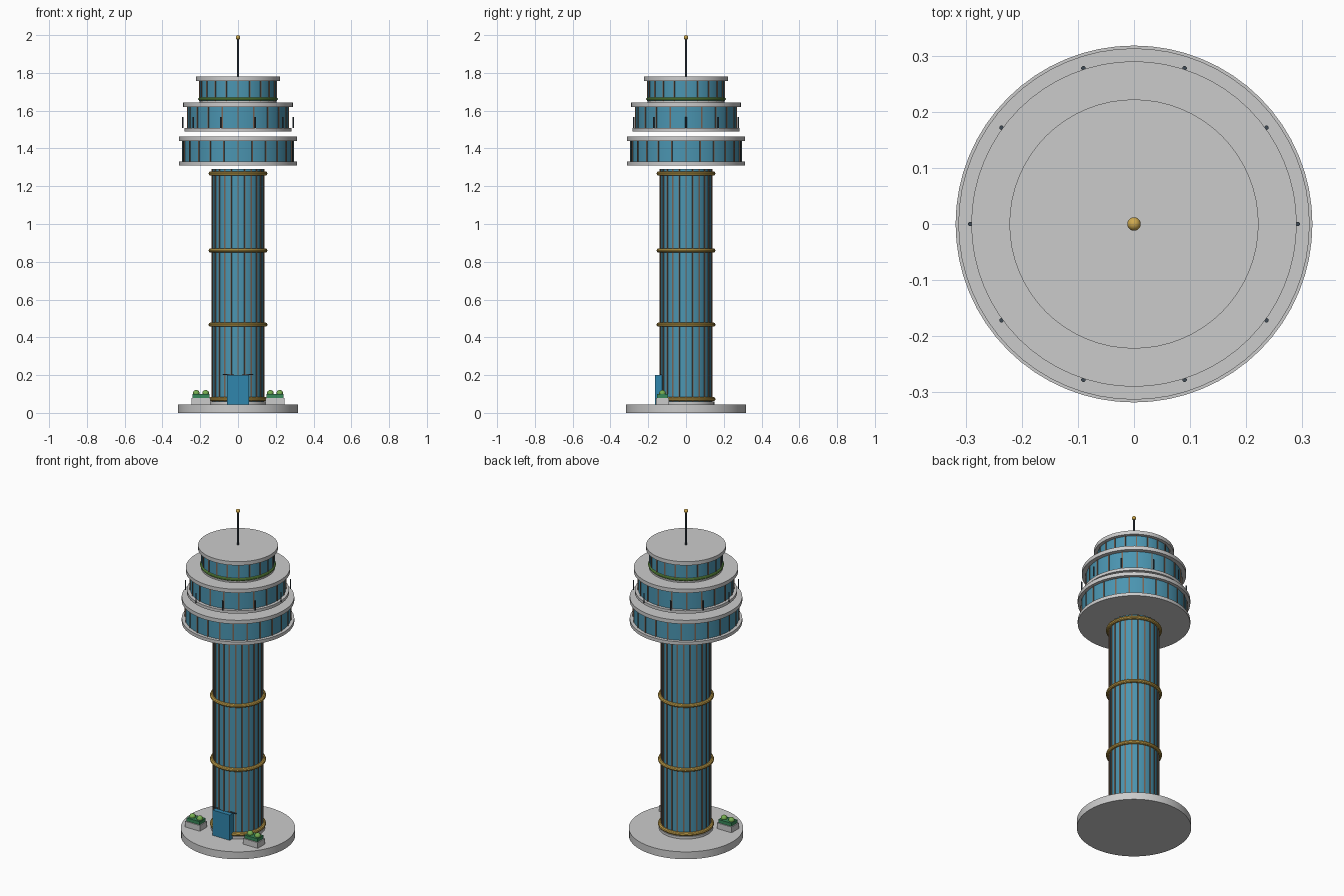
import bpy
from math import pi, sin, cos, radians

if "Cube" in bpy.data.objects:
    bpy.data.objects.remove(bpy.data.objects["Cube"])


def mat(name, rgb):
    m = bpy.data.materials.new(name)
    m.diffuse_color = (*rgb, 1)
    m.use_nodes = True
    m.node_tree.nodes["Principled BSDF"].inputs["Base Color"].default_value = m.diffuse_color
    return m


GLASS = mat("glass_blue", (0.07, 0.30, 0.44))
DOOR = mat("door_blue", (0.03, 0.24, 0.42))
GOLD = mat("gold", (0.62, 0.40, 0.08))
BRONZE = mat("bronze", (0.20, 0.13, 0.09))
DARK = mat("dark_metal", (0.05, 0.07, 0.09))
HEDGE = mat("hedge_green", (0.04, 0.25, 0.10))
LEAF = mat("leaf_green", (0.18, 0.42, 0.08))


def finish(name, m=None, smooth=True):
    o = bpy.context.object
    o.name = name
    if m:
        o.data.materials.append(m)
    if smooth:
        bpy.ops.object.shade_smooth_by_angle(angle=radians(30))
    return o


def cyl(name, r, z0, z1, m=None, x=0, y=0, n=64):
    bpy.ops.mesh.primitive_cylinder_add(vertices=n, radius=r, depth=z1 - z0, location=(x, y, (z0 + z1) / 2))
    return finish(name, m)


def box(name, lo, hi, m=None, rot=0):
    bpy.ops.mesh.primitive_cube_add(size=1, location=[(a + b) / 2 for a, b in zip(lo, hi)], rotation=(0, 0, rot))
    bpy.context.object.scale = [b - a for a, b in zip(lo, hi)]
    return finish(name, m, False)


def ball(name, r, loc, m):
    bpy.ops.mesh.primitive_uv_sphere_add(segments=20, ring_count=12, radius=r, location=loc)
    return finish(name, m)


def ring(name, r, tube, z, m):
    bpy.ops.mesh.primitive_torus_add(major_radius=r, minor_radius=tube, major_segments=64,
                                     minor_segments=10, location=(0, 0, z))
    return finish(name, m)


def mullions(name, count, r, z0, z1, w=0.007):
    for i in range(count):
        a = 2 * pi * i / count - pi / 2
        x, y = r * cos(a), r * sin(a)
        box(f"{name}_{i}", (x - 0.004, y - w / 2, z0), (x + 0.004, y + w / 2, z1), BRONZE, a)


# Base and shaft
cyl("base_plate", 0.318, 0, 0.045)
cyl("shaft_foot", 0.15, 0.045, 0.06)
cyl("shaft_glass", 0.137, 0.045, 1.29, GLASS)
mullions("shaft_mullion", 24, 0.137, 0.06, 1.29)
for i, z in enumerate((0.073, 0.467, 0.86, 1.267)):
    ring(f"gold_band_{i}", 0.145, 0.011, z, GOLD)

# Three observation decks: glass radius, floor radius, roof radius, heights
decks = [("lower", 0.293, 0.313, 0.313, (1.31, 1.33, 1.44, 1.463), 24),
         ("middle", 0.265, 0.284, 0.29, (1.49, 1.508, 1.62, 1.643), 20),
         ("upper", 0.202, 0.205, 0.222, (1.643, 1.652, 1.757, 1.78), 20)]
for name, rg, rf, rr, (a, b, c, d), n in decks:
    cyl(f"{name}_floor", rf, a, b)
    cyl(f"{name}_glass", rg, b, c, GLASS)
    cyl(f"{name}_roof", rr, c, d)
    mullions(f"{name}_mullion", n, rg, b, c)
ring("planted_ring", 0.202, 0.009, 1.662, LEAF)

# Railing posts around the middle deck
for i in range(10):
    a = 2 * pi * i / 10
    cyl(f"rail_post_{i}", 0.004, 1.508, 1.566, DARK, 0.292 * cos(a), 0.292 * sin(a), 10)

# Mast
cyl("mast", 0.005, 1.78, 1.985, DARK, n=12)
ball("mast_ball", 0.012, (0, 0, 1.988), GOLD)

# Entrance
box("entrance_door", (-0.058, -0.163, 0.045), (0.058, -0.127, 0.2), DOOR)
box("entrance_trim", (-0.08, -0.135, 0.2), (0.08, -0.129, 0.205), DARK)

# Planters
for side, s in (("left", -1), ("right", 1)):
    x, y = s * 0.196, -0.125
    box(f"{side}_planter", (x - 0.05, y - 0.035, 0.045), (x + 0.05, y + 0.035, 0.08))
    box(f"{side}_hedge", (x - 0.044, y - 0.029, 0.08), (x + 0.044, y + 0.029, 0.1), HEDGE)
    for i, dx in enumerate((-0.025, 0.025)):
        ball(f"{side}_bush_{i}", 0.018, (x + dx, y, 0.103), LEAF)
